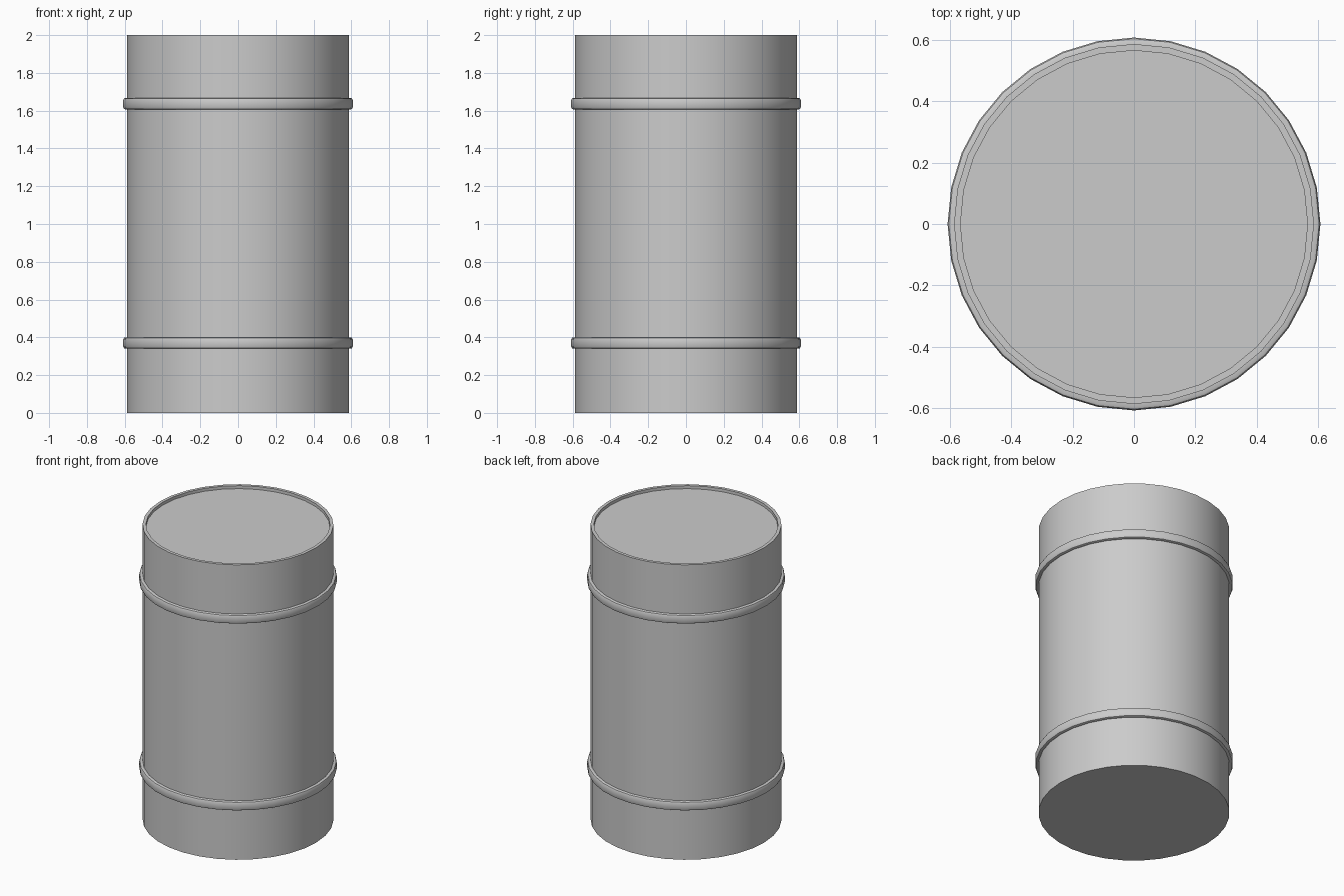
import bpy, bmesh, math

if "Cube" in bpy.data.objects:
    bpy.data.objects.remove(bpy.data.objects["Cube"])

SIDES = 32


def lathe(name, profile, closed=False, caps=False):
    """Spin an (r, z) profile around the z axis."""
    bm = bmesh.new()
    rings = []
    for r, z in profile:
        rings.append([bm.verts.new((r * math.cos(2 * math.pi * i / SIDES),
                                    r * math.sin(2 * math.pi * i / SIDES), z))
                      for i in range(SIDES)])
    pairs = list(zip(rings, rings[1:]))
    if closed:
        pairs.append((rings[-1], rings[0]))
    for a, b in pairs:
        for i in range(SIDES):
            j = (i + 1) % SIDES
            bm.faces.new((a[i], a[j], b[j], b[i]))
    if caps:
        bm.faces.new(rings[0][::-1])
        bm.faces.new(rings[-1])
    bmesh.ops.recalc_face_normals(bm, faces=bm.faces[:])
    mesh = bpy.data.meshes.new(name)
    bm.to_mesh(mesh)
    bm.free()
    obj = bpy.data.objects.new(name, mesh)
    bpy.context.collection.objects.link(obj)
    bpy.ops.object.select_all(action='DESELECT')
    bpy.context.view_layer.objects.active = obj
    obj.select_set(True)
    bpy.ops.object.shade_smooth_by_angle(angle=math.radians(35))
    return obj


# Drum body: flat base, straight wall, thin rim and slightly sunken lid
lathe("drum_body", [(0.587, 0), (0.587, 2.0), (0.566, 2.0), (0.566, 1.98)], caps=True)

# Two rolling hoops with softened outer edges
for name, z in (("lower_hoop", 0.37), ("upper_hoop", 1.637)):
    lathe(name, [(0.58, z - 0.03), (0.598, z - 0.03), (0.604, z - 0.027),
                 (0.608, z - 0.018), (0.608, z + 0.018), (0.604, z + 0.027),
                 (0.598, z + 0.03), (0.58, z + 0.03)], closed=True)
